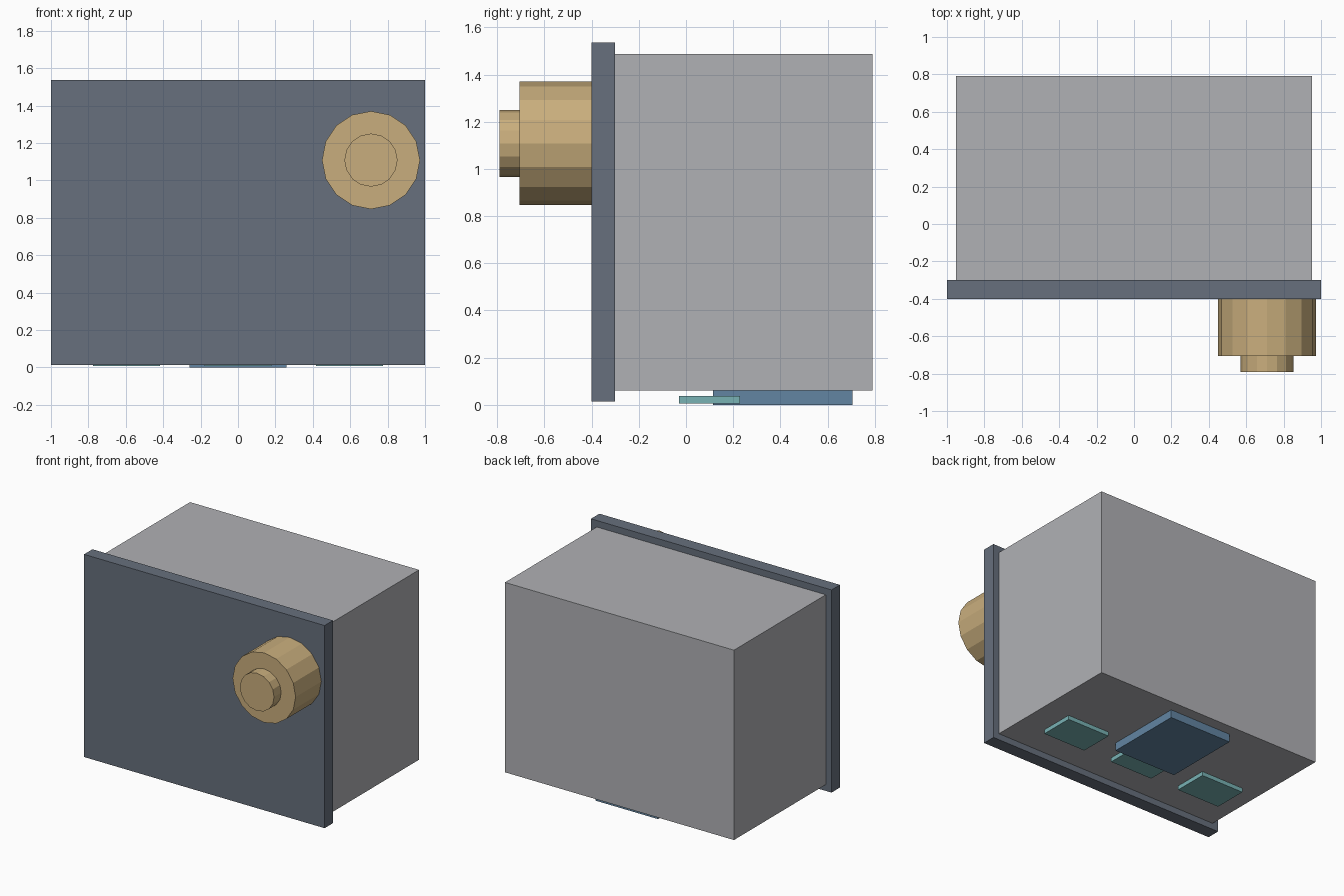
import bpy
import math
from mathutils import Vector

cube = bpy.data.objects.get("Cube")
if cube:
    bpy.data.objects.remove(cube, do_unlink=True)


def material(name, srgb):
    """Flat material from 0-255 sRGB values."""
    color = [(c / 255 / 12.92) if c < 11 else ((c / 255 + 0.055) / 1.055) ** 2.4 for c in srgb] + [1]
    mat = bpy.data.materials.new(name)
    mat.use_nodes = True
    mat.diffuse_color = color
    mat.node_tree.nodes["Principled BSDF"].inputs["Base Color"].default_value = color
    return mat


def box(name, low, high, mat):
    low, high = Vector(low), Vector(high)
    bpy.ops.mesh.primitive_cube_add(size=1, location=(low + high) / 2)
    obj = bpy.context.object
    obj.name = name
    obj.scale = high - low
    bpy.ops.object.transform_apply(location=False, rotation=False, scale=True)
    obj.data.materials.append(mat)


def knob_part(name, radius, front, back, mat):
    bpy.ops.mesh.primitive_cylinder_add(
        vertices=16, radius=radius, depth=back - front,
        location=(0.711, (front + back) / 2, 1.108), rotation=(math.pi / 2, 0, 0))
    obj = bpy.context.object
    obj.name = name
    obj.data.materials.append(mat)


grey = material("light grey", (176, 177, 181))
slate = material("slate blue grey", (103, 112, 125))
brass = material("brass", (201, 174, 125))
teal = material("teal", (120, 178, 180))
blue = material("steel blue", (98, 133, 162))

# Body and overhanging front panel
box("body", (-0.952, -0.3, 0.06), (0.952, 0.79, 1.487), grey)
box("front_panel", (-1, -0.4, 0.013), (1, -0.3, 1.536), slate)

# Stepped round knob
knob_part("knob_base", 0.262, -0.705, -0.4, brass)
knob_part("knob_tip", 0.142, -0.79, -0.705, brass)

# Plates underneath
box("large_bottom_plate", (-0.26, 0.114, 0), (0.26, 0.705, 0.06), blue)
for side, x in (("right", -0.596), ("middle", 0), ("left", 0.596)):
    box(side + "_small_plate", (x - 0.178, -0.03, 0.006), (x + 0.178, 0.228, 0.038), teal)
